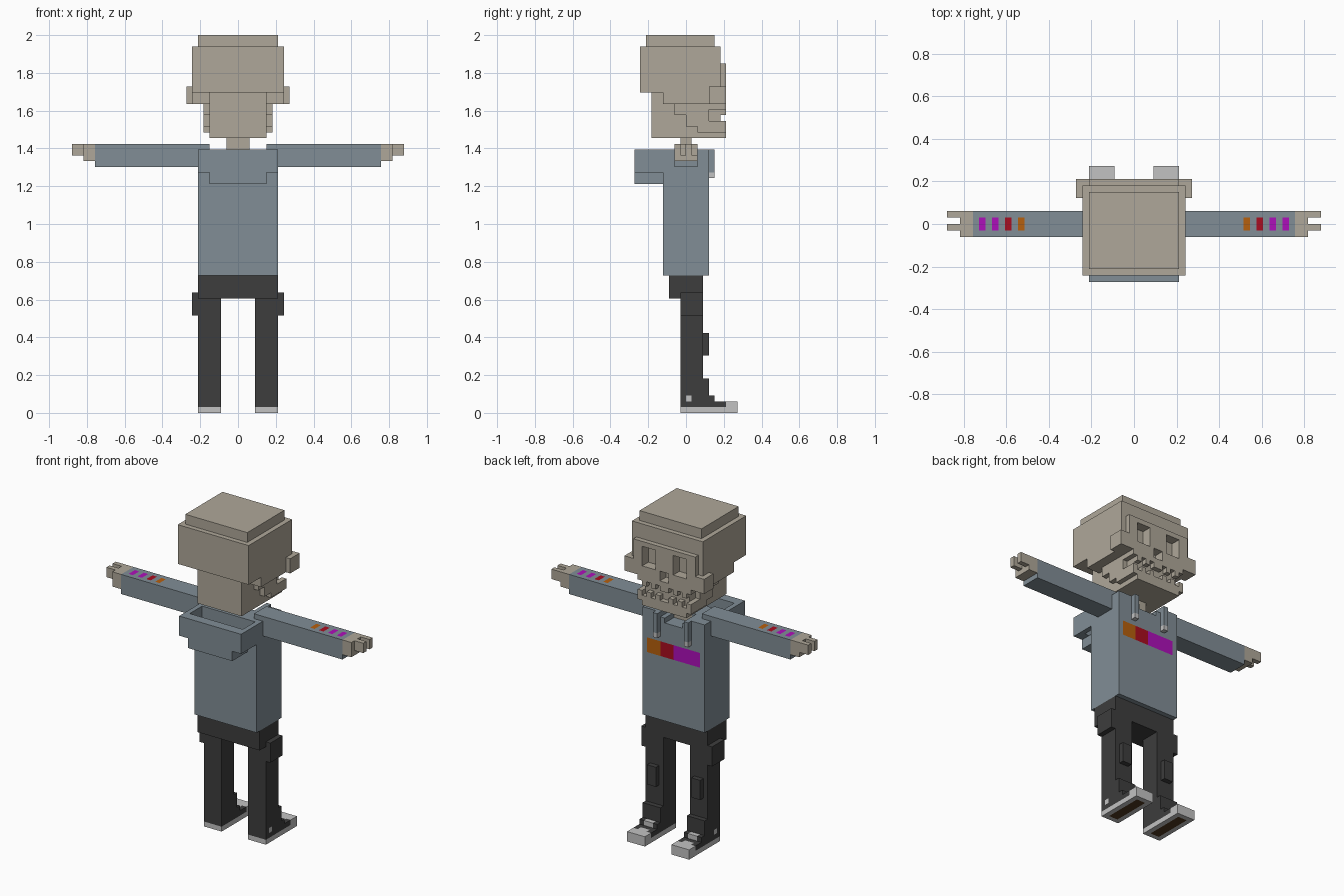
import bpy, bmesh

if "Cube" in bpy.data.objects:
    bpy.data.objects.remove(bpy.data.objects["Cube"])

U = 2 / 66  # size of one block


def material(name, rgb):
    m = bpy.data.materials.new(name)
    m.diffuse_color = (*rgb, 1)
    m.use_nodes = True
    m.node_tree.nodes["Principled BSDF"].inputs["Base Color"].default_value = m.diffuse_color
    return m


BONE, BLUE, DARK, GREY, MAGENTA, RED, ORANGE, BROWN = range(8)
MATS = [material("bone", (0.43, 0.39, 0.32)), material("slate blue", (0.22, 0.27, 0.305)),
        material("charcoal", (0.047, 0.047, 0.047)), material("light grey", (0.54, 0.54, 0.54)),
        material("magenta", (0.42, 0.005, 0.49)), material("red", (0.40, 0.004, 0.014)),
        material("orange", (0.47, 0.115, 0.004)), material("brown", (0.08, 0.04, 0.015))]


class Blocks:
    """A part made of unit blocks, with boxes added, cut away or painted."""

    def __init__(self, side=0):
        self.cells, self.side = {}, side

    def ranges(self, x, y, z):
        spans = [x]
        if self.side == -1:
            spans = [(-x[1], -x[0])]
        elif self.side == 2 and x[0] != -x[1]:
            spans.append((-x[1], -x[0]))
        for s in spans:
            for i in range(*s):
                for j in range(*y):
                    for k in range(*z):
                        yield i, j, k

    def add(self, x, y, z, mat):
        for c in self.ranges(x, y, z):
            self.cells[c] = mat

    def cut(self, x, y, z):
        for c in self.ranges(x, y, z):
            self.cells.pop(c, None)

    def build(self, name):
        bm, verts = bmesh.new(), {}
        for c, mat in self.cells.items():
            for axis in range(3):
                for d in (0, 1):
                    n = list(c)
                    n[axis] += 2 * d - 1
                    if tuple(n) in self.cells:
                        continue
                    a, b = (axis + 1) % 3, (axis + 2) % 3
                    ring = []
                    for p, q in ((0, 0), (1, 0), (1, 1), (0, 1)):
                        v = list(c)
                        v[axis] += d
                        v[a] += p
                        v[b] += q
                        v = tuple(v)
                        if v not in verts:
                            verts[v] = bm.verts.new([t * U for t in v])
                        ring.append(verts[v])
                    f = bm.faces.new(ring if d else ring[::-1])
                    f.material_index = mat
        # merge the flat areas into large faces
        bmesh.ops.dissolve_limit(bm, angle_limit=0.01, verts=bm.verts[:],
                                 edges=bm.edges[:], delimit={'MATERIAL'})
        me = bpy.data.meshes.new(name)
        bm.to_mesh(me)
        bm.free()
        for m in MATS:
            me.materials.append(m)
        ob = bpy.data.objects.new(name, me)
        bpy.context.collection.objects.link(ob)


# skull
h = Blocks(2)
h.add((-7, 7), (-7, 5), (64, 66), BONE)      # crown
h.add((-8, 8), (-8, 6), (56, 64), BONE)      # cranium
h.add((-8, 8), (-4, 7), (54, 56), BONE)
h.add((-7, 7), (5, 7), (54, 61), BONE)       # face plate
h.add((8, 9), (4, 7), (54, 57), BONE)        # cheekbones
h.add((7, 9), (4, 7), (54, 57), BONE)
h.add((-5, 5), (-6, 7), (48, 56), BONE)      # jaw core
for y0, z0, z1 in ((-2, 52, 54), (0, 50, 52), (2, 49, 50)):
    h.add((-6, 6), (y0, 7), (z0, z1), BONE)  # stepped jaw sides
h.cut((5, 6), (4, 7), (51, 53))              # mouth corners
h.cut((2, 5), (5, 7), (56, 60))              # eye sockets
h.cut((-1, 1), (5, 7), (54, 56))             # nose
h.cut((-5, 5), (6, 7), (51, 52))             # mouth line
for x in (0, 2, 4):                          # gaps between teeth
    h.cut((x, x + 1), (6, 7), (50, 51))
for x in (1, 3):
    h.cut((x, x + 1), (6, 7), (52, 53))
h.build("skull")

# neck
n = Blocks()
n.add((-2, 2), (-1, 1), (44, 48), BONE)
n.build("neck")

# sweater body with hood
t = Blocks(2)
t.add((-7, 7), (-4, 4), (24, 46), BLUE)
t.add((-7, 7), (-9, -4), (42, 46), BLUE)
t.add((-5, 5), (-9, -4), (40, 42), BLUE)
t.cut((-6, 6), (-7, -3), (42, 46))           # hood opening
t.cut((-3, 3), (1, 4), (45, 46))             # neckline
t.cut((-2, 2), (1, 4), (44, 45))
for x0, x1, m in ((3, 6, ORANGE), (0, 3, RED)):
    t.side = 0
    t.add((x0, x1), (3, 4), (37, 40), m)     # chest stripes
t.add((-6, 0), (3, 4), (37, 40), MAGENTA)
t.build("hooded_sweater")

# hood strings with pale tips
s = Blocks(2)
s.add((3, 4), (4, 5), (42, 46), BLUE)
s.add((3, 4), (4, 5), (41, 42), GREY)
s.build("hood_strings")

# hips
p = Blocks()
p.add((-7, 7), (-3, 3), (20, 24), DARK)
p.build("hips")

for side, tag in ((1, "right"), (-1, "left")):
    # sleeve with coloured bars on top
    a = Blocks(side)
    a.add((5, 25), (-2, 2), (43, 47), BLUE)
    for x, m in ((17, ORANGE), (19, RED), (21, MAGENTA), (23, MAGENTA)):
        a.add((x, x + 1), (-1, 1), (46, 47), m)
    a.build(tag + "_sleeve")

    # hand with two fingers
    f = Blocks(side)
    f.add((25, 27), (-2, 2), (44, 47), BONE)
    f.add((27, 29), (1, 2), (45, 47), BONE)
    f.add((27, 29), (-1, 0), (45, 47), BONE)
    f.build(tag + "_hand")

    # trouser leg with pocket, knee patch and cuff
    g = Blocks(side)
    g.add((3, 7), (-1, 3), (2, 20), DARK)
    g.add((7, 8), (-1, 3), (17, 21), DARK)
    g.add((4, 6), (3, 4), (10, 14), DARK)
    g.add((3, 7), (3, 4), (2, 6), DARK)
    g.add((6, 7), (0, 1), (2, 3), GREY)      # ankle badge
    g.build(tag + "_leg")

    # shoe with pale sole, toe cap and laces
    b = Blocks(side)
    b.add((3, 7), (-1, 9), (0, 1), GREY)
    b.add((3, 7), (-1, 7), (1, 2), DARK)
    b.add((3, 7), (7, 9), (1, 2), GREY)
    b.add((3, 7), (4, 5), (2, 3), DARK)
    b.add((4, 6), (4, 5), (2, 3), GREY)
    b.add((4, 6), (6, 7), (1, 2), GREY)
    b.add((4, 6), (0, 8), (0, 1), BROWN)     # tread
    b.build(tag + "_shoe")
